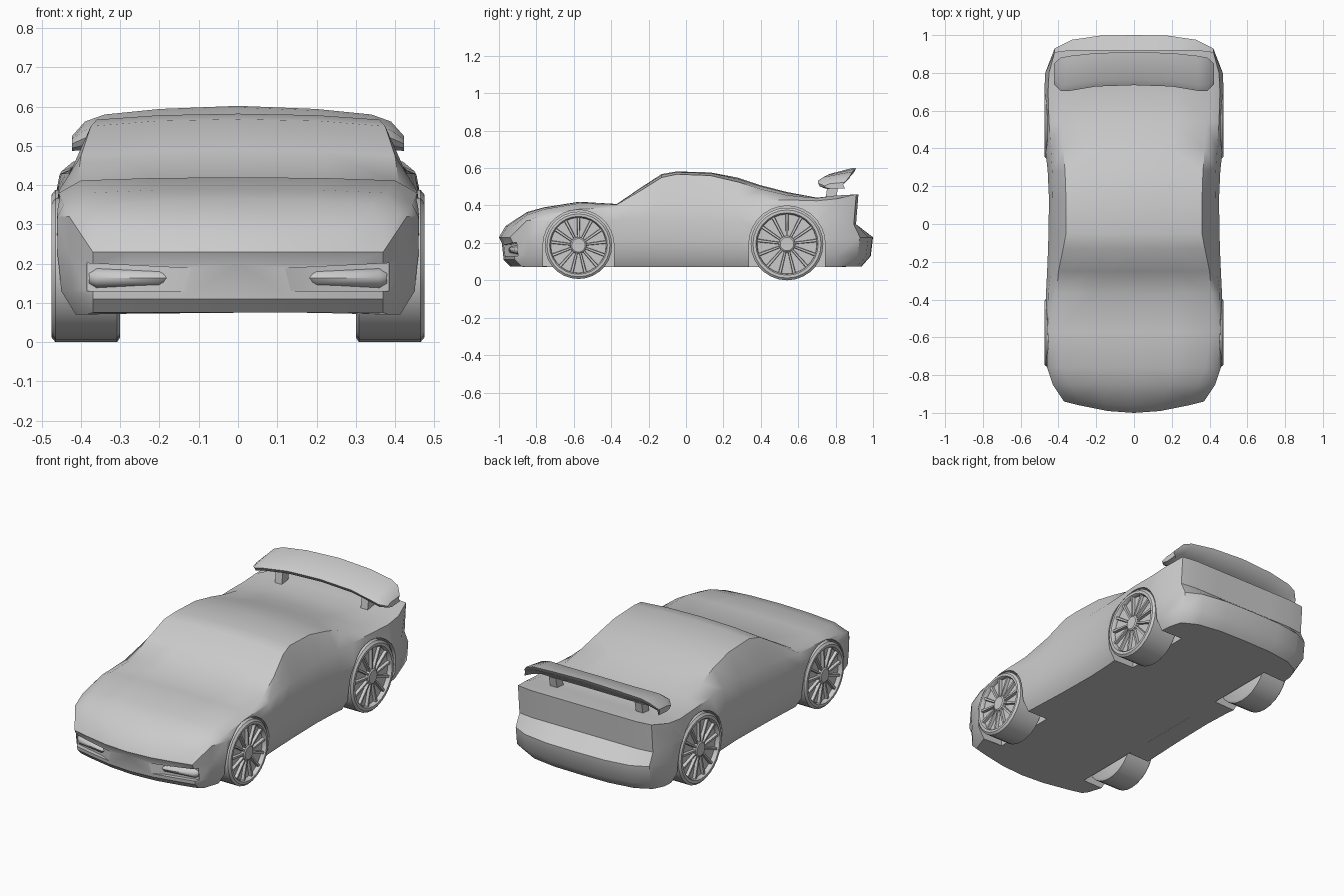
import bpy, bmesh, math

if "Cube" in bpy.data.objects:
    bpy.data.objects.remove(bpy.data.objects["Cube"])


def make(name, bm, angle=35, mirror=False, cutters=()):
    bmesh.ops.recalc_face_normals(bm, faces=bm.faces)
    me = bpy.data.meshes.new(name)
    bm.to_mesh(me)
    bm.free()
    ob = bpy.data.objects.new(name, me)
    bpy.context.collection.objects.link(ob)
    bpy.ops.object.select_all(action='DESELECT')
    bpy.context.view_layer.objects.active = ob
    ob.select_set(True)
    if mirror:
        ob.modifiers.new("mirror", 'MIRROR')
    for c in cutters:
        m = ob.modifiers.new("cut", 'BOOLEAN')
        m.operation, m.object, m.solver = 'DIFFERENCE', c, 'EXACT'
    for m in list(ob.modifiers):
        bpy.ops.object.modifier_apply(modifier=m.name)
    bpy.ops.object.shade_smooth_by_angle(angle=math.radians(angle))
    return ob


def loft(bm, rings, closed=True, caps=True):
    vs = [[bm.verts.new(p) for p in r] for r in rings]
    n = len(vs[0])
    for a, b in zip(vs, vs[1:]):
        for i in range(n if closed else n - 1):
            j = (i + 1) % n
            bm.faces.new((a[i], a[j], b[j], b[i]))
    if caps:
        bm.faces.new(vs[0])
        bm.faces.new(vs[-1])
    return vs


# cutters: wheel arches and nose openings
WHEELS = {"front": (-0.575, 0.187, 0.18), "rear": (0.54, 0.194, 0.194)}
cutters = []
for name, (cy, cz, R) in WHEELS.items():
    r = R + 0.01
    arc = [(cy + r * math.cos(math.pi * i / 14), cz + r * math.sin(math.pi * i / 14)) for i in range(15)]
    arc += [(cy - r, -0.05), (cy + r, -0.05)]
    bm = bmesh.new()
    loft(bm, [[(x, y, z) for y, z in arc] for x in (0.29, 0.6)])
    cutters.append(make(name + "_arch_cutter", bm, mirror=True))
bm = bmesh.new()
slot = [(0.1, -1.05), (0.1, -0.985), (0.2, -0.935), (0.385, -0.89), (0.385, -1.05)]
loft(bm, [[(x, y, z0 + (0.2 - x) * k) for x, y in slot] for z0, k in ((0.13, 0), (0.192, -0.05))])
cutters.append(make("nose_opening_cutter", bm, mirror=True))

# body: side stations (y, widest x, shoulder x, z, roof edge x, z, centre z)
STATIONS = [
    (-0.85, .43, .41, .325, .34, .35, .365),
    (-0.76, .46, .445, .35, .38, .38, .39),
    (-0.57, .466, .457, .38, .40, .412, .42),
    (-0.37, .466, .455, .388, .41, .405, .408),
    (-0.25, .46, .44, .405, .40, .475, .49),
    (-0.13, .455, .435, .415, .375, .55, .568),
    (-0.05, .453, .43, .42, .36, .567, .582),
    (0.13, .45, .43, .43, .36, .56, .577),
    (0.28, .457, .433, .43, .365, .525, .548),
    (0.40, .47, .44, .43, .375, .488, .508),
    (0.54, .475, .45, .43, .385, .455, .472),
    (0.70, .475, .455, .425, .41, .44, .442),
    (0.80, .47, .45, .435, .41, .453, .453),
]
NOSE = [(0, -1.0), (.14, -.99), (.28, -.962), (.37, -.94)]
TAIL = [(.42, .93), (.33, .975), (.18, .997), (0, 1.0)]

cols, tops = [], []
for x, y in NOSE:
    cols.append([(x, y + .06, .075), (x, y + .025, .11), (x, y + .015, .2), (x, y, .23), (x, y + .035, .29)])
for y, w, ws, zs, we, ze, zc in STATIONS:
    cols.append([(w - .045, y, .07), (w - .008, y, .13), (w, y, .22), (w, y, .32), (ws, y, zs)])
    tops.append([(we, y, ze), (we * .55, y, ze + (zc - ze) * .75), (0, y, zc)])
for x, y in TAIL:
    u = min(y - .03, .912)
    cols.append([(x * .95, y - .06, .075), (x, y - .012, .13), (x, y, .23), (x, u - .003, .30), (x, u + .01, .46)])

bm = bmesh.new()
side = loft(bm, cols, closed=False, caps=False)
top = [[bm.verts.new(p) for p in t] for t in tops]
full = [[s[-1]] + t for s, t in zip(side[4:-4], top)]
# hood front and rear deck join the nose and tail rows to the roof strips
strips = [[c[-1] for c in side[3::-1]]] + full + [[c[-1] for c in side[-4:]]]
for a, b in zip(strips, strips[1:]):
    for i in range(3):
        bm.faces.new((a[i], a[i + 1], b[i + 1], b[i]))
bm.faces.new([c[0] for c in side])
make("body", bm, 38, True, cutters)
for c in cutters:
    bpy.data.objects.remove(c)

# headlamp bars inside the nose openings
bm = bmesh.new()
rings = []
for x, y, h in ((.17, -.935, .012), (.2, -.945, .022), (.36, -.915, .026), (.38, -.895, .02)):
    rings.append([(x, y + .03 - .035 * math.cos(t), .163 + h * math.sin(t))
                  for t in [math.tau * i / 10 for i in range(10)]])
loft(bm, rings)
make("front_lamp_bars", bm, 45, True)

# wheels: turned tyre and rim, radial spokes, hub
for name, (cy, cz, R) in WHEELS.items():
    def ring(x, r, n=28):
        return [(x, cy + r * math.cos(math.tau * i / n), cz + r * math.sin(math.tau * i / n)) for i in range(n)]
    bm = bmesh.new()
    loft(bm, [ring(*p) for p in ((.30, R - .012), (.308, R), (.465, R), (.475, R - .012),
                                 (.475, R * .86), (.468, R * .83), (.452, R * .82))])
    make(name + "_tyres", bm, 35, True)
    bm = bmesh.new()
    loft(bm, [ring(*p) for p in ((.45, .045), (.468, .043), (.473, .036))])
    for k in range(13):
        t = math.tau * k / 13 + math.pi / 2
        c, s = math.cos(t), math.sin(t)
        loft(bm, [[(x, cy + r * c - d * s, cz + r * s + d * c)
                   for x, d in ((.45, -w), (.468, -w * .7), (.468, w * .7), (.45, w))]
                  for r, w in ((.03, .006), (R * .84, .009))])
    make(name + "_wheel_spokes", bm, 35, True)

# rear wing, drooping at the tips
bm = bmesh.new()
half = [(.0, .735, .548, .91, .602, 1), (.2, .728, .543, .905, .594, 1),
        (.34, .705, .532, .89, .58, 1), (.39, .705, .52, .88, .562, 1), (.423, .74, .505, .85, .525, .6)]
rings = []
for sx, items in ((-1, half[:0:-1]), (1, half)):
    for x, yl, zl, yt, zt, k in items:
        rings.append([(sx * x, y, z) for y, z in (
            (yl, zl), (yl + .03, zl + .02 * k), (yt - .03, zt - .004), (yt, zt), (yt - .01, zt - .022 * k),
            (yl + .11, zl - .022 * k), (yl + .04, zl - .03 * k), (yl + .01, zl - .018 * k))])
loft(bm, rings)
make("rear_wing", bm, 40)

# wing struts
bm = bmesh.new()
loft(bm, [[(.27 + dx, y, z) for dx, y in ((-.022, a), (.022, a), (.022, b), (-.022, b))]
          for a, b, z in ((.745, .80, .43), (.76, .82, .53))])
make("wing_struts", bm, 35, True)
